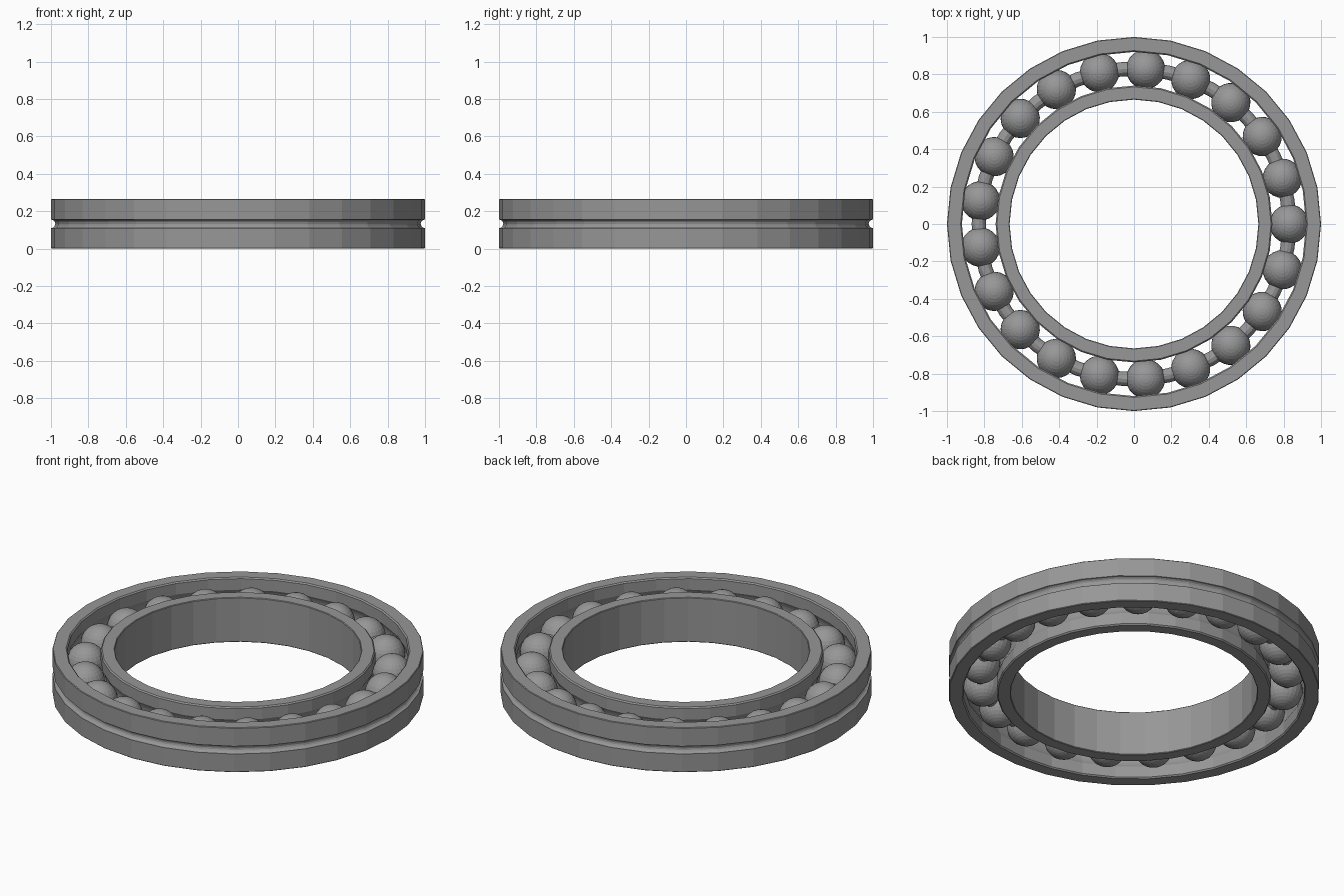
import bpy, bmesh, math
from mathutils import Matrix

if "Cube" in bpy.data.objects:
    bpy.data.objects.remove(bpy.data.objects["Cube"])

H = 0.265          # bearing height
MID = H / 2
PITCH = 0.83       # radius of the ball circle
BALL_R = 0.105
BALLS = 21
SIDES = 32
C = 0.007          # edge chamfer

steel = bpy.data.materials.new("steel_grey")
steel.diffuse_color = (0.31, 0.31, 0.31, 1)
steel.use_nodes = True
steel.node_tree.nodes["Principled BSDF"].inputs["Base Color"].default_value = steel.diffuse_color


def finish(bm, name):
    bmesh.ops.recalc_face_normals(bm, faces=bm.faces[:])
    mesh = bpy.data.meshes.new(name)
    bm.to_mesh(mesh)
    bm.free()
    mesh.materials.append(steel)
    obj = bpy.data.objects.new(name, mesh)
    bpy.context.collection.objects.link(obj)
    return obj


def lathe(name, profile, sides=SIDES):
    """Spin a closed (radius, z) profile around the z axis."""
    bm = bmesh.new()
    rings = []
    for i in range(sides):
        a = 2 * math.pi * i / sides
        rings.append([bm.verts.new((r * math.cos(a), r * math.sin(a), z)) for r, z in profile])
    n = len(profile)
    for i in range(sides):
        p, q = rings[i], rings[(i + 1) % sides]
        for j in range(n):
            k = (j + 1) % n
            bm.faces.new((p[j], q[j], q[k], p[k]))
    return finish(bm, name)


def arc(cr, radius, start, end, steps):
    """Arc around (cr, MID), angles in radians."""
    return [(cr + radius * math.cos(start + (end - start) * i / steps),
             MID + radius * math.sin(start + (end - start) * i / steps))
            for i in range(steps + 1)]


RACE = 0.108
half = math.acos(0.09 / RACE)   # where the race cuts the ring wall

# Outer ring: snap-ring groove outside, ball race inside
outer = [(0.92 + C, 0), (1 - C / 2, 0), (1, C / 2)]
outer += arc(1.0, 0.023, -math.pi / 2, -3 * math.pi / 2, 8)
outer += [(1, H - C / 2), (1 - C / 2, H), (0.92 + C, H), (0.92, H - C)]
outer += arc(PITCH, RACE, half, -half, 8)
outer += [(0.92, C)]
lathe("outer_ring", outer)

# Inner ring: ball race on its outside
inner = [(0.665 + C / 2, 0), (0.74 - C, 0), (0.74, C)]
inner += arc(PITCH, RACE, math.pi + half, math.pi - half, 8)
inner += [(0.74, H - C), (0.74 - C, H), (0.665 + C / 2, H), (0.665, H - C / 2), (0.665, C / 2)]
lathe("inner_ring", inner)

# Cage ring threading the balls
cage = arc(PITCH, 0.038, 0, 2 * math.pi, 12)[:-1]
lathe("cage_ring", cage, 42)

# Balls
bm = bmesh.new()
for i in range(BALLS):
    m = Matrix.Rotation(2 * math.pi * i / BALLS, 4, 'Z') @ Matrix.Translation((PITCH, 0, MID))
    bmesh.ops.create_uvsphere(bm, u_segments=24, v_segments=16, radius=BALL_R, matrix=m)
finish(bm, "bearing_balls")
